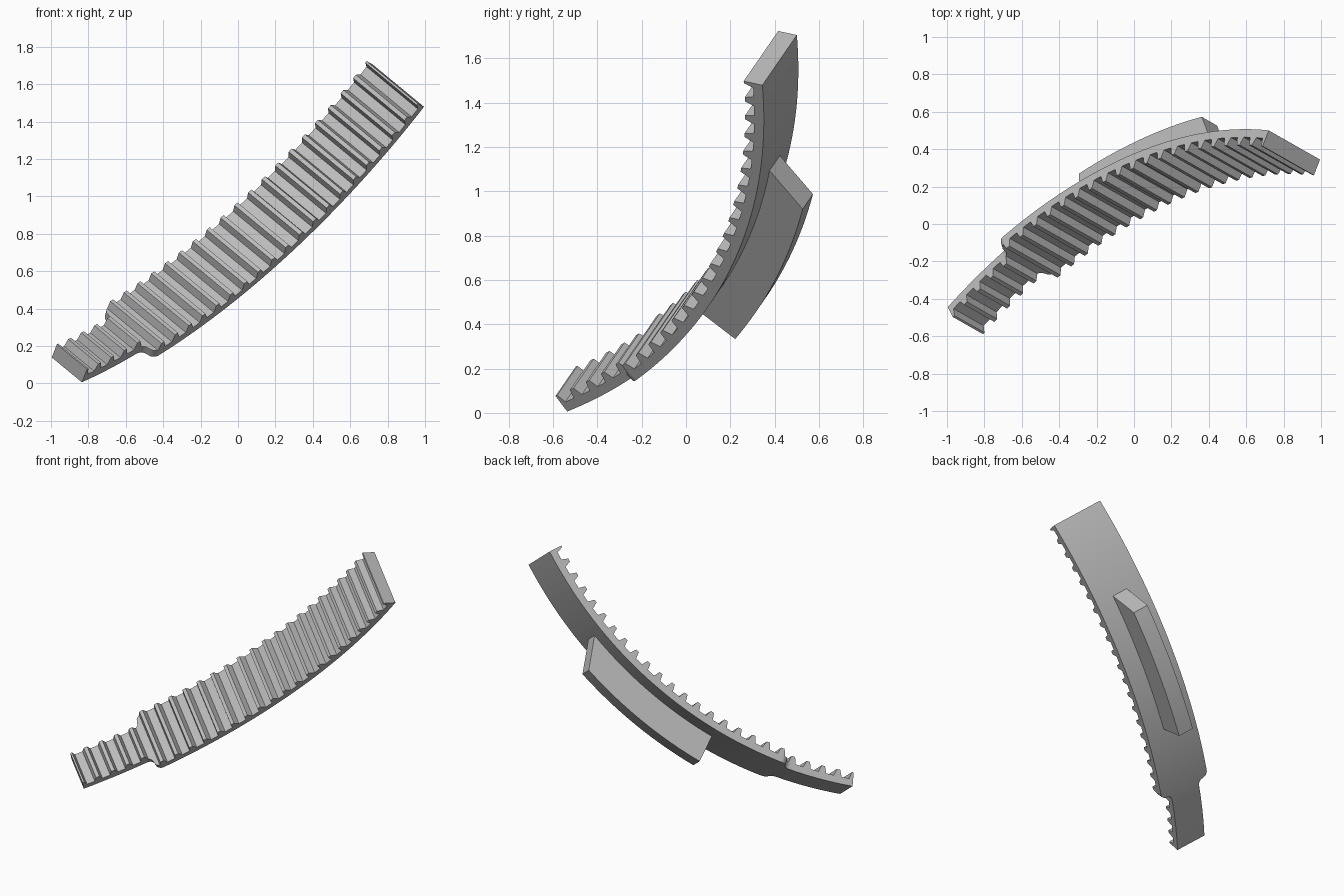
import bpy, bmesh, math
from mathutils import Vector

cube = bpy.data.objects.get("Cube")
if cube:
    bpy.data.objects.remove(cube, do_unlink=True)

# Tilted frame: along the chord, across the band, and outward from the arc
along = Vector((0.707, 0.364, 0.606)).normalized()
across = Vector((0.709, -0.40, -0.58))
across = (across - along * across.dot(along)).normalized()
outward = along.cross(across).normalized()
if outward.y < 0:
    outward = -outward
chord_mid = Vector((-0.029, -0.034, 0.8325))

RADIUS, HALF_CHORD = 2.70, 1.2535
END = math.asin(HALF_CHORD / RADIUS)
centre = chord_mid - outward * (RADIUS * math.cos(END))

BASE, TOOTH = 0.047, 0.045
PITCHES = 24
PITCH = 2 * END / PITCHES
WIDE, NARROW = 0.194, 0.114
STEP_LOW, STEP_HIGH = math.radians(-18.3), math.radians(-16.4)

steel = bpy.data.materials.new("mid_grey")
steel.use_nodes = True
steel.diffuse_color = (0.5, 0.5, 0.5, 1)
steel.node_tree.nodes["Principled BSDF"].inputs["Base Color"].default_value = (0.5, 0.5, 0.5, 1)


def place(angle, radius, side):
    return (centre + along * (radius * math.sin(angle))
            + outward * (radius * math.cos(angle)) + across * side)


def half_width(angle):
    """Narrow tongue blending into the wide band by two quarter rounds."""
    s = min(max((angle - STEP_LOW) / (STEP_HIGH - STEP_LOW), 0), 1)
    if s < 0.5:
        f = 0.5 - math.sqrt(0.25 - s * s)
    else:
        f = 0.5 + math.sqrt(0.25 - (1 - s) ** 2)
    return NARROW + (WIDE - NARROW) * f


def tooth_height(angle):
    """Trapezoid teeth centred on every pitch."""
    p = (angle + END) / PITCH
    gap = abs(p - round(p))
    return TOOTH * min(max((0.25 - gap) / (0.25 - 0.11), 0), 1)


def swept_block(name, sections):
    """Bridge a row of four-cornered sections and cap both ends."""
    bm = bmesh.new()
    rows = [[bm.verts.new(p) for p in section] for section in sections]
    for a, b in zip(rows, rows[1:]):
        for i in range(4):
            j = (i + 1) % 4
            bm.faces.new((a[i], a[j], b[j], b[i]))
    bm.faces.new(rows[0][::-1])
    bm.faces.new(rows[-1])
    bmesh.ops.recalc_face_normals(bm, faces=bm.faces)
    mesh = bpy.data.meshes.new(name)
    bm.to_mesh(mesh)
    bm.free()
    mesh.materials.append(steel)
    obj = bpy.data.objects.new(name, mesh)
    bpy.context.collection.objects.link(obj)
    bpy.ops.object.select_all(action="DESELECT")
    obj.select_set(True)
    bpy.context.view_layer.objects.active = obj
    bpy.ops.object.shade_smooth_by_angle(angle=math.radians(25))
    return obj


# Toothed band: stations at each tooth corner plus a fine run over the step
stations = set()
for k in range(PITCHES + 1):
    for offset in (-0.25, -0.11, 0.11, 0.25, 0.5):
        stations.add(round((k + offset) * PITCH - END, 6))
for k in range(17):
    s = 0.5 - 0.5 * math.cos(math.pi * 2 * (k % 8) / 16) if k < 0 else k / 16
    stations.add(round(STEP_LOW + (STEP_HIGH - STEP_LOW) * s, 6))
angles = [-END] + sorted(a for a in stations if abs(a) < END - 0.0001) + [END]

band = []
for a in angles:
    w = half_width(a)
    inner = RADIUS - BASE - tooth_height(a)
    band.append([place(a, RADIUS, -w), place(a, RADIUS, w),
                 place(a, inner, w), place(a, inner, -w)])
swept_block("toothed_band", band)

# Curved rib on the back, with one end cut back at a slant
RIB_OUTER, RIB_HALF, RIB_STEPS = 2.891, 0.058, 24
RIB_ROOT = RADIUS - 0.02
low, high_root, high_tip = (math.radians(d) for d in (-6.75, 15.0, 11.8))
rib = []
for k in range(RIB_STEPS + 1):
    f = k / RIB_STEPS
    root = low + (high_root - low) * f
    tip = low + (high_tip - low) * f
    rib.append([place(tip, RIB_OUTER, -RIB_HALF), place(tip, RIB_OUTER, RIB_HALF),
                place(root, RIB_ROOT, RIB_HALF), place(root, RIB_ROOT, -RIB_HALF)])
swept_block("back_rib", rib)
